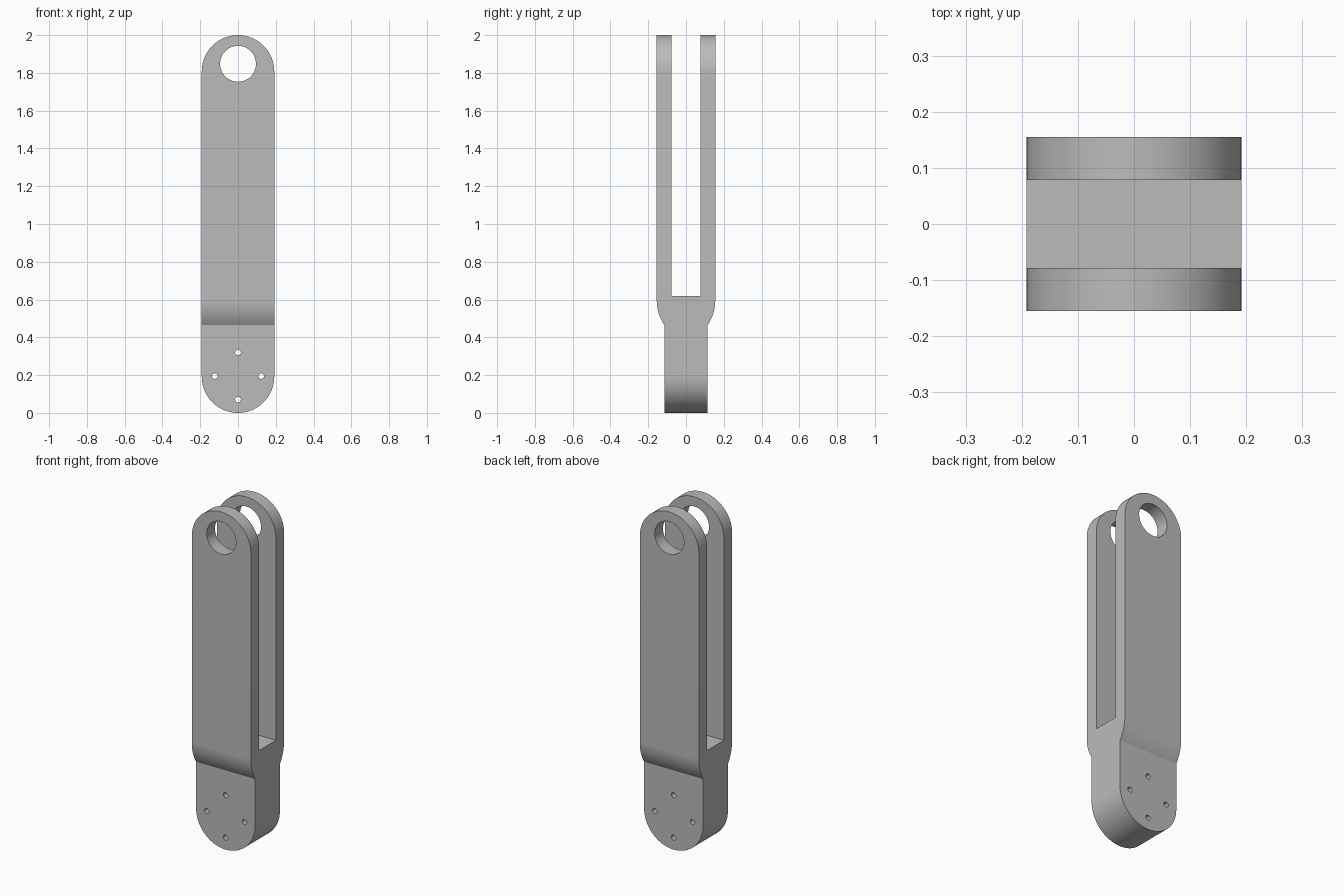
import bpy, bmesh, math
from mathutils import Vector

cube = bpy.data.objects.get("Cube")
if cube:
    bpy.data.objects.remove(cube, do_unlink=True)

HALF_W = 0.192      # half width, also the end radius
ARM_Y = 0.155       # outer face of the fork arms
SLOT_Y = 0.078      # inner face of the fork arms
FOOT_Y = 0.115      # face of the foot
SLOT_Z = 0.62
SHOULDER_Z = 0.466

grey = bpy.data.materials.new("plain_grey")
grey.use_nodes = True
colour = (0.5, 0.5, 0.5, 1)
grey.diffuse_color = colour
grey.node_tree.nodes["Principled BSDF"].inputs["Base Color"].default_value = colour


def prism(name, points, direction):
    """Extrude a closed 3D outline along a direction, centred on it."""
    bm = bmesh.new()
    d = Vector(direction)
    face = bm.faces.new([bm.verts.new(Vector(p) - d / 2) for p in points])
    new = bmesh.ops.extrude_face_region(bm, geom=[face])["geom"]
    bmesh.ops.translate(bm, vec=d, verts=[v for v in new if isinstance(v, bmesh.types.BMVert)])
    bmesh.ops.recalc_face_normals(bm, faces=bm.faces)
    mesh = bpy.data.meshes.new(name)
    bm.to_mesh(mesh)
    bm.free()
    mesh.materials.append(grey)
    obj = bpy.data.objects.new(name, mesh)
    bpy.context.collection.objects.link(obj)
    return obj


def arc(x, z, r, start, end, steps):
    angles = [math.radians(start + (end - start) * i / steps) for i in range(steps + 1)]
    return [(x + r * math.cos(a), 0, z + r * math.sin(a)) for a in angles]


def boolean(target, tool, operation):
    mod = target.modifiers.new(operation.lower(), "BOOLEAN")
    mod.operation = operation
    mod.solver = "EXACT"
    mod.object = tool
    bpy.context.view_layer.objects.active = target
    bpy.ops.object.modifier_apply(modifier=mod.name)
    bpy.data.objects.remove(tool, do_unlink=True)


# Side profile: narrow foot, curved shoulder, two arms around a slot
radius = 0.23
top_angle = math.acos(1 - (ARM_Y - FOOT_Y) / radius)
curve_z = SHOULDER_Z + radius * math.sin(top_angle)
half = [(FOOT_Y, -0.05), (FOOT_Y, SHOULDER_Z)]
for i in range(1, 13):
    a = top_angle * (1 - i / 12)
    half.append((ARM_Y - radius * (1 - math.cos(a)), curve_z - radius * math.sin(a)))
half += [(ARM_Y, 2.05), (SLOT_Y, 2.05), (SLOT_Y, SLOT_Z)]
profile = half + [(-y, z) for y, z in reversed(half)]
fork = prism("fork_link", [(0, y, z) for y, z in profile], (1, 0, 0))

# Rounded ends
outline = (arc(0, 2 - HALF_W, HALF_W, 0, 180, 48)
           + arc(0, HALF_W, HALF_W, 180, 360, 48))
boolean(fork, prism("rounded_outline", outline, (0, 1, 0)), "INTERSECT")

# Pin hole through both arms, and four bolt holes through the foot
holes = [(0, 1.848, 0.095, 64)]
holes += [(x, z, 0.015, 16) for x, z in
          [(0, 0.32), (0, 0.07), (-0.123, 0.195), (0.123, 0.195)]]
for x, z, r, sides in holes:
    circle = arc(x, z, r, 0, 360, sides)[:-1]
    boolean(fork, prism("hole_cutter", circle, (0, 1, 0)), "DIFFERENCE")

# Smooth the curved walls, keep the edges crisp
bpy.ops.object.select_all(action="DESELECT")
fork.select_set(True)
bpy.context.view_layer.objects.active = fork
bpy.ops.object.shade_smooth_by_angle(angle=math.radians(25))
